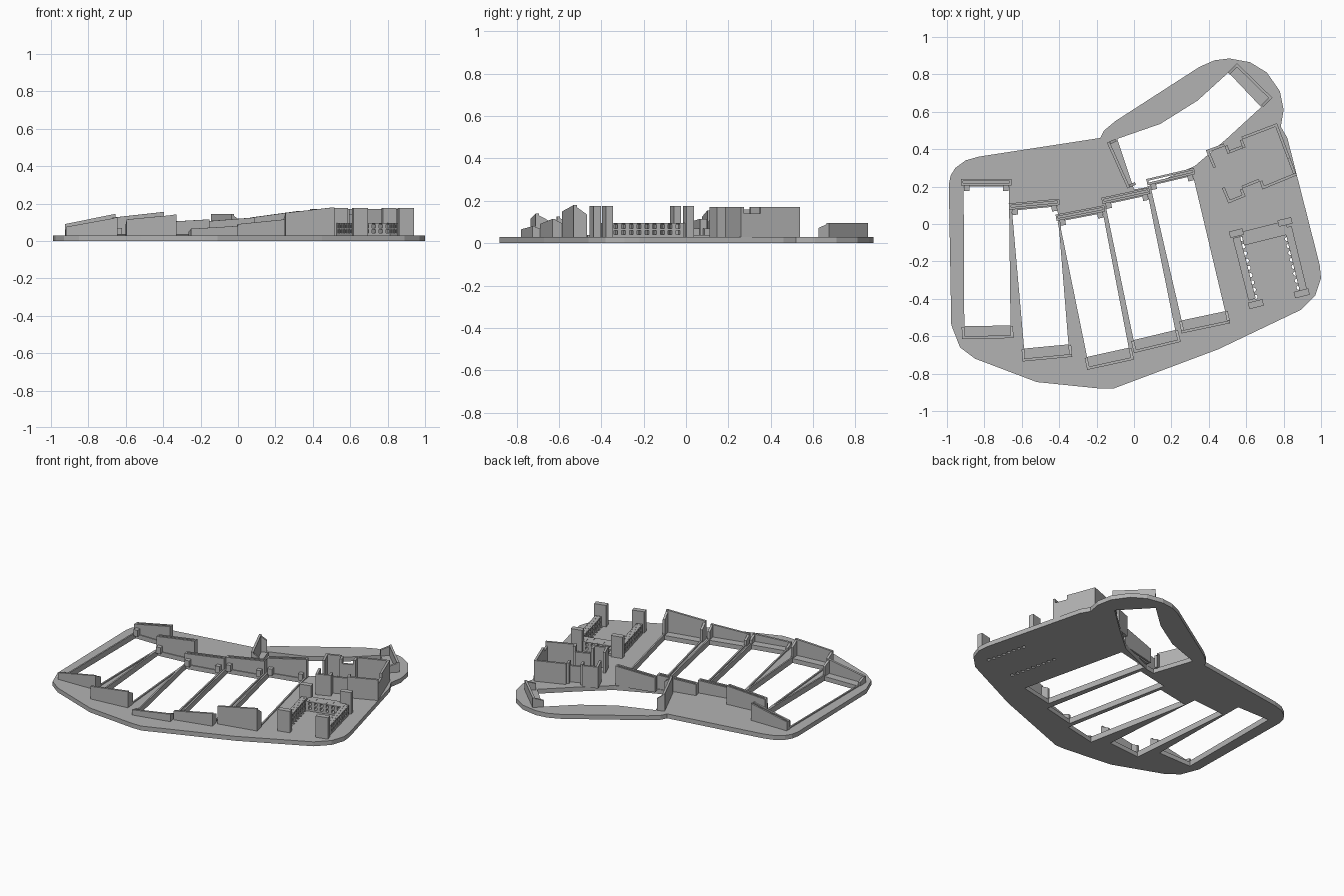
import bpy, bmesh
from mathutils import Vector as V

if "Cube" in bpy.data.objects:
    bpy.data.objects.remove(bpy.data.objects["Cube"])

grey = bpy.data.materials.new("plain grey")
grey.use_nodes = True
grey.diffuse_color = (0.45, 0.45, 0.45, 1)
grey.node_tree.nodes["Principled BSDF"].inputs["Base Color"].default_value = grey.diffuse_color

T = 0.03        # plate thickness
BASE = T - 0.004


def prism(bm, pts, z0, tops):
    """Upright prism over a plan polygon; tops is one height or one per corner."""
    if not isinstance(tops, (list, tuple)):
        tops = [tops] * len(pts)
    lo = [bm.verts.new((p[0], p[1], z0)) for p in pts]
    hi = [bm.verts.new((p[0], p[1], t)) for p, t in zip(pts, tops)]
    bm.faces.new(lo[::-1])
    bm.faces.new(hi)
    n = len(pts)
    for i in range(n):
        j = (i + 1) % n
        bm.faces.new((lo[i], lo[j], hi[j], hi[i]))


def finish(bm, name, material=True):
    bmesh.ops.recalc_face_normals(bm, faces=bm.faces[:])
    mesh = bpy.data.meshes.new(name)
    bm.to_mesh(mesh)
    bm.free()
    ob = bpy.data.objects.new(name, mesh)
    bpy.context.collection.objects.link(ob)
    if material:
        mesh.materials.append(grey)
    return ob


def axes(a, b):
    u = (V(b) - V(a)).normalized()
    return u, V((-u.y, u.x))


def wall(bm, a, b, thick, h0, h1, z0=BASE):
    """Wall from a to b, thickened to the left, with a sloping top."""
    n = axes(a, b)[1] * thick
    a, b = V(a), V(b)
    prism(bm, [a, b, b + n, a + n], z0, [h0, h1, h1, h0])


def bracket(name, a, b, h0, h1, depth, t=0.015):
    """Wall with a return flange at both ends."""
    bm = bmesh.new()
    u, n = axes(a, b)
    wall(bm, a, b, t, h0, h1)
    a, b = V(a), V(b)
    wall(bm, a + u * t, a + u * t + n * depth, t, h0, h0 * 0.75)
    wall(bm, b, b + n * depth, t, h1, h1 * 0.75)
    return finish(bm, name)


def slotted_wall(name, a, b, h0, h1, depth=0.034):
    """Two thin skins with a slot between, closed at the ends."""
    bm = bmesh.new()
    u, n = axes(a, b)
    a, b = V(a), V(b)
    wall(bm, a, b, 0.011, h0, h1)
    wall(bm, a + n * (depth - 0.013), b + n * (depth - 0.013), 0.013, h0, h1)
    wall(bm, a + u * 0.01, a + u * 0.01 + n * depth, 0.01, h0, h0)
    wall(bm, b, b + n * depth, 0.01, h1, h1)
    # small support posts behind the wall
    for p in (a + u * 0.015, b - u * 0.045):
        wall(bm, p + n * depth, p + u * 0.03 + n * depth, 0.03, 0.07, 0.07)
    return finish(bm, name)


# base plate
outline = [(-.99, .21), (-.98, .26), (-.955, .30), (-.90, .34), (-.83, .36), (-.18, .46),
           (-.16, .50), (-.10, .55), (.35, .84), (.43, .875), (.51, .885), (.62, .865),
           (.71, .81), (.78, .71), (.80, .61), (.785, .52), (.82, .46), (.993, -.22),
           (1, -.29), (.97, -.38), (.89, -.46), (.45, -.67), (-.11, -.88), (-.18, -.88),
           (-.52, -.845), (-.85, -.72), (-.93, -.66), (-.977, -.54)]
bm = bmesh.new()
prism(bm, outline, 0, T)
plate = finish(bm, "base_plate")

# columns: front-left, front-right, back-right, back-left, then front and back heights
columns = [
    ((-.92, -.615), (-.645, -.61), (-.655, .24), (-.925, .24), (.075, .125), (.09, .145)),
    ((-.595, -.735), (-.33, -.71), (-.40, .135), (-.67, .11), (.115, .14), (.125, .155)),
    ((-.25, -.78), (0, -.725), (-.16, .10), (-.42, .05), (.065, .08), (.10, .115)),
    ((0, -.69), (.25, -.63), (.08, .195), (-.175, .14), (.09, .115), (.105, .125)),
    ((.255, -.585), (.515, -.53), (.32, .30), (.065, .24), (.15, .18), (.125, .16)),
]


def cut(pts):
    """Cut an upright hole through the base plate."""
    bm = bmesh.new()
    prism(bm, pts, -0.1, 0.1)
    cutter = finish(bm, "cutter", False)
    cutter.hide_render = True
    mod = plate.modifiers.new("cut", "BOOLEAN")
    mod.operation, mod.solver, mod.object = "DIFFERENCE", "EXACT", cutter
    bpy.context.view_layer.objects.active = plate
    bpy.ops.object.modifier_apply(modifier=mod.name)
    bpy.data.objects.remove(cutter)


for i, (fl, fr, br, bl, fh, bh) in enumerate(columns, 1):
    u, n = axes(fl, fr)
    v, m = axes(br, bl)
    e = 0.014
    hole = [V(fl) + n * .068 + u * e, V(fr) + n * .068 - u * e,
            V(br) + m * .04 + v * e, V(bl) + m * .04 - v * e]
    cut(hole)
    bracket(f"column_{i}_front_bracket", fl, fr, *fh, .065)
    slotted_wall(f"column_{i}_back_wall", br, bl, bh[1], bh[0])
    # low lips along both sides of the opening
    bm = bmesh.new()
    wall(bm, hole[2], hole[1], .01, T + .008, T + .008)
    wall(bm, hole[0], hole[3], .01, T + .008, T + .008)
    finish(bm, f"column_{i}_side_lips")

# thumb cluster opening and its two end brackets
cut([(-.09, .455), (.14, .535), (.34, .66), (.505, .81), (.68, .625),
     (.50, .46), (.325, .31), (.06, .195), (0, .185)])
bracket("thumb_outer_bracket", (.74, .675), (.55, .86), .095, .095, .07)
bracket("thumb_inner_bracket", (-.145, .435), (-.035, .19), .145, .145, .05)

# jack holder: thin walls with a lower notch in both long sides
A, B, C, D = V((.39, .38)), V((.77, .525)), V((.87, .26)), V((.505, .11))
u, n = axes(A, B)


def notched(bm, a, b, inward):
    """Side wall of two tall panels around a stepped-in lower panel."""
    p, q = a.lerp(b, .25), a.lerp(b, .5)
    s = inward * 0.045
    for s0, s1, h in ((a, p, .17), (p, p + s, .17), (p + s, q + s, .14),
                      (q + s, q, .17), (q, b, .17)):
        wall(bm, s0, s1, .015, h, h)


bm = bmesh.new()
notched(bm, B + (A - B), B, -n)
notched(bm, C.lerp(D, 1), C, n)
mid = B.lerp(C, .65)
wall(bm, mid, B, .015, .17, .17)
wall(bm, C, mid, .015, .14, .14)
wall(bm, A, A.lerp(D, .3), .015, .17, .17)
wall(bm, D.lerp(A, .3), D, .015, .17, .17)
finish(bm, "jack_holder")


def comb(name, a, b, depth, count):
    """Openwork rail: upright teeth crossed by three horizontal bars."""
    bm = bmesh.new()
    a, b = V(a), V(b)
    step = (b - a) / count
    for k in range(count + 1):
        p = a + step * k
        wall(bm, p - step * .25, p + step * .25, depth, .095, .095)
    for z0, z1 in ((BASE, .042), (.06, .07), (.088, .094)):
        wall(bm, a, b, depth, z1, z1, z0)
    finish(bm, name)


# controller socket: three combs in a U, with pin holes beside the arms
comb("socket_left_comb", (.53, -.085), (.61, -.40), .04, 9)
comb("socket_right_comb", (.925, -.35), (.845, -.02), .04, 9)
comb("socket_back_comb", (.80, .015), (.58, -.04), .075, 6)


def pin_row(start, end, count):
    for k in range(count):
        c = V(start).lerp(V(end), k / (count - 1))
        cut([c + V((x, y)) * .012 for x, y in
             ((1, 0), (.7, .7), (0, 1), (-.7, .7), (-1, 0), (-.7, -.7), (0, -1), (.7, -.7))])


pin_row((.575, -.08), (.65, -.39), 9)
pin_row((.818, -.08), (.88, -.34), 8)

# tall corner posts of the socket
u = axes((.51, -.04), (.835, .04))[0]
for name, p, width in (("back_left", (.515, -.075), .075), ("back_right", (.775, -.015), .075),
                       ("front_left", (.617, -.455), .08), ("front_right", (.862, -.397), .08)):
    bm = bmesh.new()
    p = V(p)
    wall(bm, p, p + u * width, .035, .175, .175)
    finish(bm, f"socket_{name}_post")
